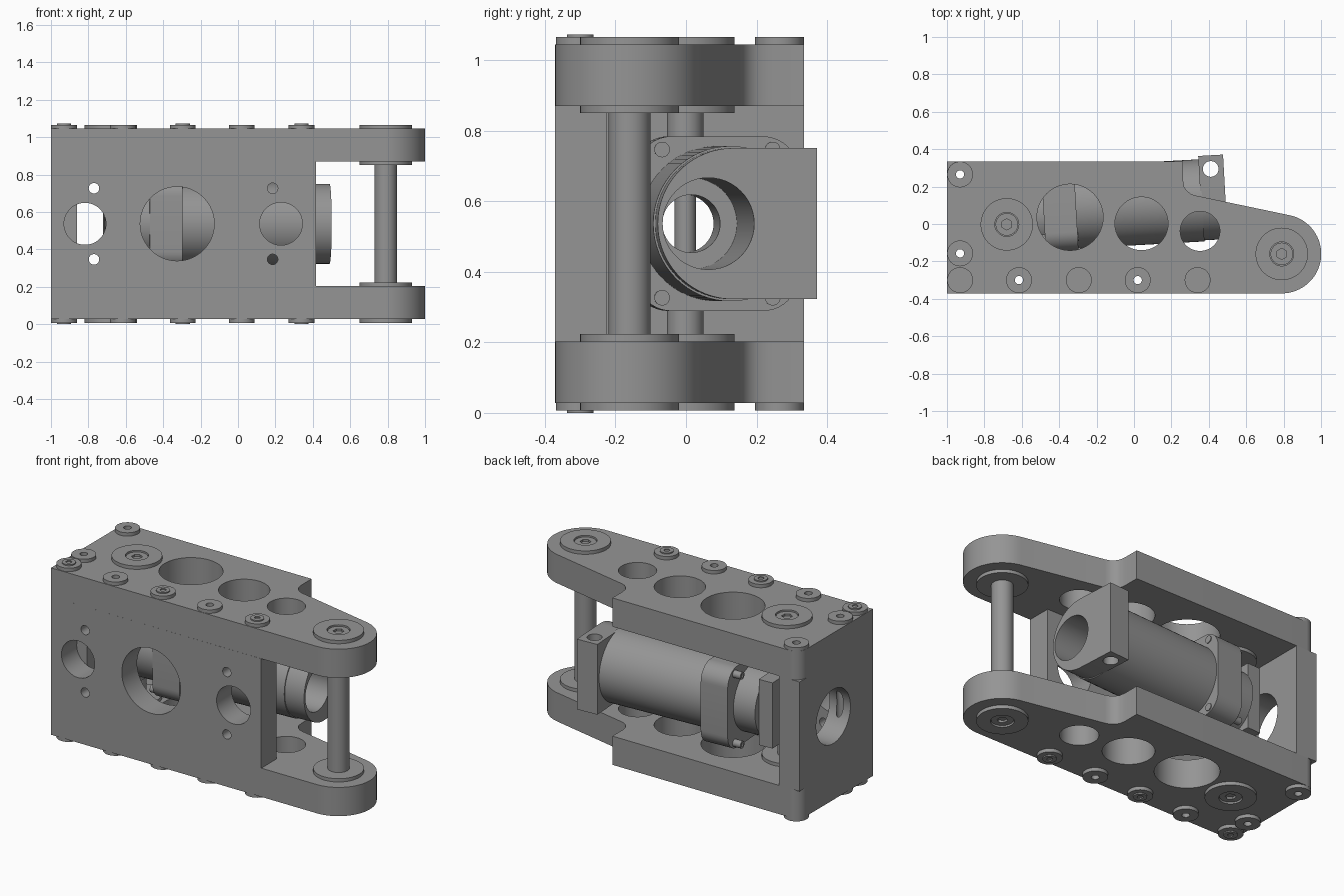
import bpy, bmesh, math
from mathutils import Matrix, Vector

cube = bpy.data.objects.get("Cube")
if cube:
    bpy.data.objects.remove(cube, do_unlink=True)

grey = bpy.data.materials.new("machined_grey")
grey.use_nodes = True
COLOUR = (0.3, 0.3, 0.3, 1)
grey.diffuse_color = COLOUR
grey.node_tree.nodes["Principled BSDF"].inputs["Base Color"].default_value = COLOUR

H = 1.073           # total height
MID = H / 2
PIVOT = (-0.68, -0.002)
CLEVIS = (0.79, -0.16)


def make(name, bm):
    bmesh.ops.recalc_face_normals(bm, faces=bm.faces)
    mesh = bpy.data.meshes.new(name)
    bm.to_mesh(mesh)
    bm.free()
    obj = bpy.data.objects.new(name, mesh)
    mesh.materials.append(grey)
    bpy.context.collection.objects.link(obj)
    return obj


def cyl(name, a, b, r, sides=48):
    """Cylinder between two points."""
    a, b = Vector(a), Vector(b)
    d = b - a
    turn = d.to_track_quat('Z', 'Y').to_matrix().to_4x4()
    bm = bmesh.new()
    bmesh.ops.create_cone(bm, cap_ends=True, segments=sides, radius1=r, radius2=r,
                          depth=d.length, matrix=Matrix.Translation((a + b) / 2) @ turn)
    return make(name, bm)


def post(name, xy, z0, z1, r, sides=48):
    return cyl(name, (*xy, z0), (*xy, z1), r, sides)


def prism(name, pts, lo, hi, axis='Z'):
    """Extruded outline; along X the outline is given in y and z."""
    bm = bmesh.new()
    place = (lambda p: (p[0], p[1], lo)) if axis == 'Z' else (lambda p: (lo, p[0], p[1]))
    face = bm.faces.new([bm.verts.new(place(p)) for p in pts])
    ext = bmesh.ops.extrude_face_region(bm, geom=[face])
    move = Vector((0, 0, hi - lo)) if axis == 'Z' else Vector((hi - lo, 0, 0))
    bmesh.ops.translate(bm, vec=move,
                        verts=[v for v in ext["geom"] if isinstance(v, bmesh.types.BMVert)])
    return make(name, bm)


def box(name, x, y, z):
    return prism(name, [(x[0], y[0]), (x[1], y[0]), (x[1], y[1]), (x[0], y[1])], *z)


def arc(cx, cy, r, a0, a1, n=16):
    return [(cx + r * math.cos(math.radians(a0 + (a1 - a0) * i / n)),
             cy + r * math.sin(math.radians(a0 + (a1 - a0) * i / n))) for i in range(n + 1)]


def cut(obj, cutters):
    """Subtract every cutter, then discard it."""
    bpy.context.view_layer.objects.active = obj
    for c in cutters:
        mod = obj.modifiers.new("cut", 'BOOLEAN')
        mod.operation, mod.solver, mod.object = 'DIFFERENCE', 'EXACT', c
        bpy.ops.object.modifier_apply(modifier=mod.name)
        bpy.data.objects.remove(c, do_unlink=True)


def ends(z0, z1):
    """The same height span at the top and mirrored at the bottom."""
    return (("top", z0, z1, 1), ("bottom", H - z0, H - z1, -1))


# Fixing positions
open_spots = [(-0.93, 0.265), (-0.93, -0.157), (-0.615, -0.3), (0.02, -0.3)]
screw_spots = [(-0.93, -0.3), (-0.295, -0.3), (0.34, -0.3)]


def bolt_holes(spots):
    return [post("cutter", s, -0.1, H + 0.1, 0.022, 24) for s in spots]


# Side plates with tapered clevis arms
outline = ([(-1, -0.372)] + arc(*CLEVIS, 0.211, -90, 78, 32)
           + [(0.33, 0.152), (0.305, 0.16), (0.283, 0.177), (0.268, 0.2), (0.262, 0.235), (0.262, 0.335)]
           + arc(-0.93, 0.265, 0.07, 90, 180))
for side, z0, z1, s in ends(0.87, 1.045):
    plate = prism(side + "_plate", outline, min(z0, z1), max(z0, z1))
    windows = [((-0.342, 0.036), 0.177), ((0.04, 0.002), 0.142), ((0.353, -0.038), 0.106)]
    cut(plate, [post("cutter", p, -0.1, H + 0.1, r, 64) for p, r in windows]
        + bolt_holes(open_spots))

# Front wall
front = box("front_wall", (-1, 0.417), (-0.372, -0.225), (H - 0.87, 0.87))
holes = [(-0.818, MID, 0.112), (-0.325, MID, 0.198), (0.23, MID, 0.114)]
holes += [(x, MID + dz, 0.028) for x in (-0.77, 0.185) for dz in (-0.19, 0.19)]
cut(front, [cyl("cutter", (x, -0.5, z), (x, -0.1, z), r) for x, z, r in holes]
    + bolt_holes(open_spots[2:]))

# End wall
end = box("end_wall", (-1, -0.86), (-0.225, 0.335), (H - 0.87, 0.87))
cut(end, [cyl("cutter", (-1.2, 0.01, MID), (-0.8, 0.01, MID), 0.165, 64)]
    + bolt_holes(open_spots[:2]))

# Bosses, screws and pivot washers on both outer faces
for side, z0, z1, s in ends(1.045, 1.066):
    for i, p in enumerate(open_spots):
        boss = post(f"{side}_open_boss_{i}", p, z0, z1, 0.069)
        cut(boss, bolt_holes([p]))
    for i, p in enumerate(screw_spots):
        post(f"{side}_screw_boss_{i}", p, z0, z1, 0.069)
        head = post(f"{side}_screw_{i}", p, z0, z1 + s * 0.007, 0.038, 32)
        cut(head, [post("cutter", p, z1 - s * 0.01, z1 + s * 0.05, 0.018, 6)])
    for label, p in (("pivot", PIVOT), ("clevis", CLEVIS)):
        washer = post(f"{side}_{label}_outer_washer", p, z0, z1, 0.14, 64)
        cut(washer, [post("cutter", p, z0 - s * 0.05, z1 + s * 0.05, 0.064)])
        cap = post(f"{side}_{label}_pin_end", p, z0 - s * 0.02, z1 - s * 0.008, 0.06)
        cut(cap, [post("cutter", p, z0 - s * 0.005, z1 + s * 0.05, 0.03, 6)])
        post(f"{side}_{label}_inner_washer", p, z0 - s * 0.195, z0 - s * 0.175, 0.14, 64)

# Pins
post("clevis_pin", CLEVIS, 0.21, H - 0.21, 0.06)
post("pivot_pin", PIVOT, 0.21, H - 0.21, 0.03, 32)
for side, z0, z1, s in ends(0.72, 0.85):
    post(side + "_pivot_trunnion", PIVOT, z0, z1, 0.052)

# Actuator, built along x from the pivot and then swung slightly backwards
OFF = 0.07
swing = Matrix.Translation((*PIVOT, MID)) @ Matrix.Rotation(math.radians(3.2), 4, 'Z')


def bore(start, r):
    return cyl("cutter", (start, 0, 0), (1.5, 0, 0), r)


tube = cyl("actuator_tube", (0.375, OFF, 0), (1.05, OFF, 0), 0.22, 64)
cut(tube, [bore(0.3, 0.13)])

corners = []
for k, (sy, sz) in enumerate([(1, 1), (-1, 1), (-1, -1), (1, -1)]):
    corners += arc(OFF + sy * 0.13, sz * 0.1475, 0.1, 90 * k, 90 * k + 90, 10)
flange = prism("actuator_flange", corners, 0.2, 0.375, 'X')
neck = cyl("actuator_neck", (0.06, 0.04, 0), (0.2, 0.04, 0), 0.2, 64)
yoke = prism("pivot_yoke", [(-0.12, -0.2), (0.2, -0.2), (0.2, 0.2), (-0.12, 0.2)], -0.03, 0.06, 'X')
cut(flange, [bore(-0.3, 0.082), bore(0.3, 0.13)])
cut(neck, [bore(-0.3, 0.082)])
cut(yoke, [bore(-0.3, 0.082)])

# Round-ended clamp block with a cross hole
profile = arc(OFF, 0, 0.214, 90, 270, 40) + [(0.308, -0.214), (0.308, 0.214)]
block = prism("clamp_block", profile, 1.042, 1.175, 'X')
cut(block, [bore(0.3, 0.13), post("cutter", (1.105, 0.235), -0.5, 0.5, 0.042, 32)])

actuator = [tube, flange, neck, yoke, block]
for sy in (-1, 1):
    for sz in (-1, 1):
        y, z = OFF + sy * 0.157, sz * 0.21
        bolt = cyl("flange_bolt", (0.15, y, z), (0.38, y, z), 0.022, 24)
        cut(bolt, [cyl("cutter", (0.1, y, z), (0.17, y, z), 0.012, 6)])
        actuator.append(bolt)
for part in actuator:
    part.data.transform(swing)

# Smooth round walls, keep the machined edges sharp
bpy.ops.object.select_all(action='DESELECT')
for obj in bpy.context.scene.objects:
    if obj.type == 'MESH':
        obj.select_set(True)
        bpy.context.view_layer.objects.active = obj
bpy.ops.object.shade_smooth_by_angle(angle=math.radians(30))
